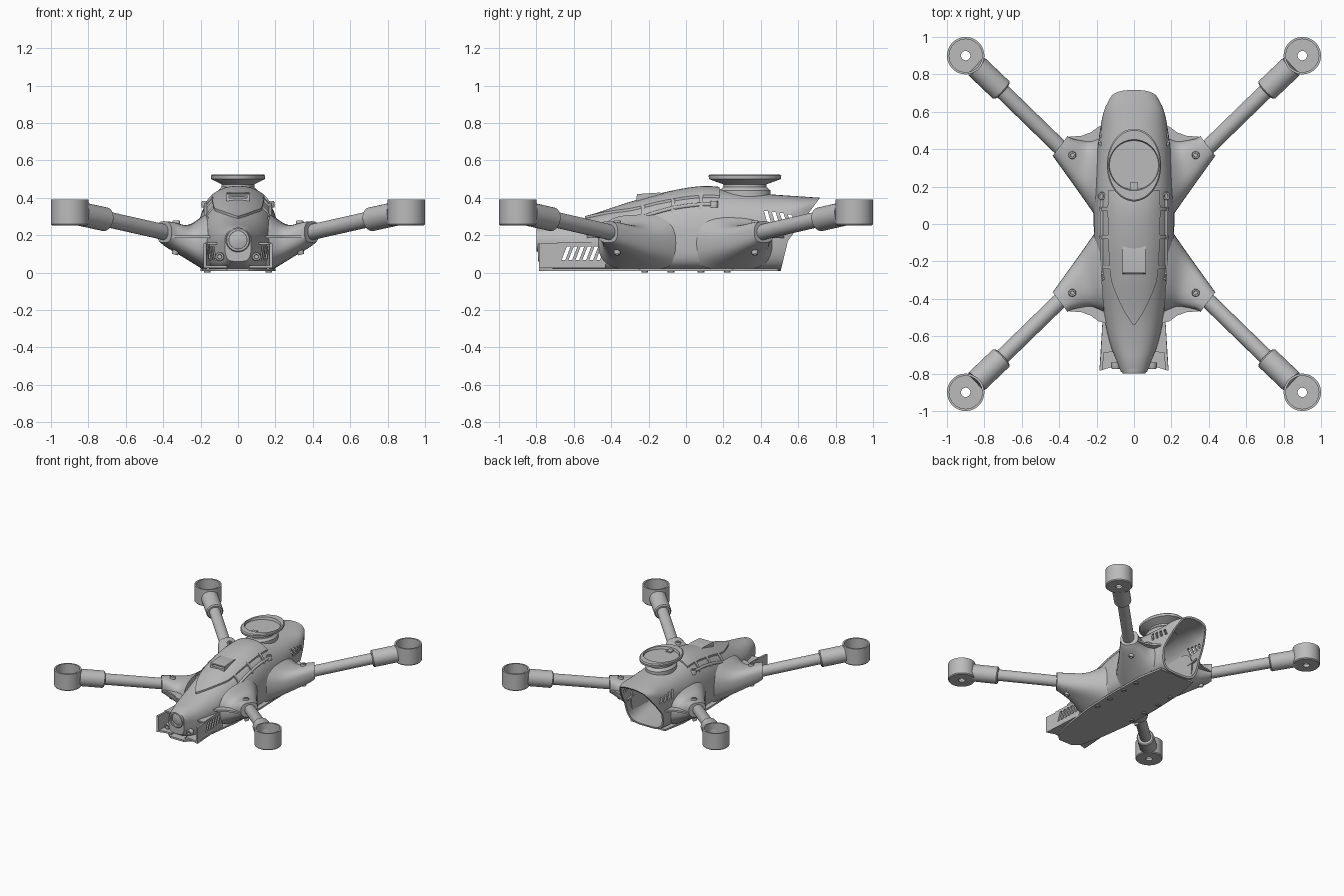
import bpy, bmesh, math
from mathutils import Vector

cube = bpy.data.objects.get("Cube")
if cube:
    bpy.data.objects.remove(cube, do_unlink=True)

grey = bpy.data.materials.new("plain grey")
grey.use_nodes = True
grey.diffuse_color = (0.5, 0.5, 0.5, 1)
grey.node_tree.nodes["Principled BSDF"].inputs["Base Color"].default_value = (0.5, 0.5, 0.5, 1)


def loft(name, rings, wrap=False):
    """Skin a list of equal rings; cap the ends unless wrapped."""
    bm = bmesh.new()
    vs = [[bm.verts.new(p) for p in r] for r in rings]
    n = len(vs[0])
    for a, b in zip(vs, vs[1:] + ([vs[0]] if wrap else [])):
        for i in range(n):
            bm.faces.new((a[i], a[(i + 1) % n], b[(i + 1) % n], b[i]))
    if not wrap:
        bm.faces.new(vs[0])
        bm.faces.new(vs[-1])
    bmesh.ops.recalc_face_normals(bm, faces=bm.faces)
    me = bpy.data.meshes.new(name)
    bm.to_mesh(me)
    bm.free()
    me.materials.append(grey)
    ob = bpy.data.objects.new(name, me)
    bpy.context.collection.objects.link(ob)
    return ob


def ring(centre, axis, r, n=32, ky=1):
    q = Vector(axis).to_track_quat('Z', 'Y')
    return [Vector(centre) + q @ Vector((r * math.cos(t), r * ky * math.sin(t), 0))
            for t in (math.tau * i / n for i in range(n))]


def lathe(name, centre, axis, profile, wrap=False, n=32):
    """Profile points are (radius, height along axis, optional stretch)."""
    c, a = Vector(centre), Vector(axis).normalized()
    return loft(name, [ring(c + a * p[1], a, p[0], n, *p[2:]) for p in profile], wrap)


def tube(name, a, b, r, n=32):
    d = Vector(b) - Vector(a)
    return loft(name, [ring(a, d, r, n), ring(b, d, r, n)])


def prism(name, pts, vec):
    return loft(name, [pts, [Vector(p) + Vector(vec) for p in pts]])


def cut(target, cutters):
    bpy.context.view_layer.objects.active = target
    for c in cutters:
        m = target.modifiers.new("cut", 'BOOLEAN')
        m.operation, m.solver, m.object = 'DIFFERENCE', 'EXACT', c
        bpy.ops.object.modifier_apply(modifier=m.name)


def interp(table, t):
    """Smooth interpolation of table rows keyed by their first column."""
    t = min(max(t, table[0][0]), table[-1][0])
    i = max(k for k in range(len(table) - 1) if table[k][0] <= t)
    a, b = table[i], table[i + 1]
    p, q = table[max(i - 1, 0)], table[min(i + 2, len(table) - 1)]
    h = b[0] - a[0]
    u = (t - a[0]) / h
    out = []
    for k in range(1, len(a)):
        m0 = (b[k] - p[k]) / (b[0] - p[0]) * h
        m1 = (q[k] - a[k]) / (q[0] - a[0]) * h
        out.append((2*u**3 - 3*u*u + 1) * a[k] + (u**3 - 2*u*u + u) * m0
                   + (3*u*u - 2*u**3) * b[k] + (u**3 - u*u) * m1)
    return out


def power(v, e):
    return math.copysign(abs(v) ** e, v)


# Fuselage stations: y, half width, top, widest height, bottom
BODY = [(-.79, .07, .235, .17, .06), (-.74, .09, .25, .16, .03), (-.65, .125, .265, .15, .015),
        (-.5, .16, .30, .15, .01), (-.3, .19, .365, .17, .01), (-.1, .212, .42, .18, .01),
        (.1, .215, .45, .19, .01), (.3, .205, .43, .22, .01), (.5, .182, .415, .27, .01),
        (.62, .155, .407, .33, .01), (.72, .10, .40, .36, .01)]


def section(y, wall=0, n=56):
    w, top, mid, low = interp(BODY, y)
    w, top, low = w - wall, top - wall, low + wall
    pts = []
    for i in range(n):
        t = math.tau * i / n
        c, s = math.cos(t), math.sin(t)
        e = 2 / 2.3 if s >= 0 else 0.5
        pts.append(Vector((w * power(c, e), y, mid + (top - mid if s >= 0 else mid - low) * power(s, e))))
    return pts


def surf(x, y):
    w, top, mid, low = interp(BODY, y)
    return mid + (top - mid) * max(0, 1 - abs(x / w) ** 2.3) ** (1 / 2.3)


def span(a, b, n):
    return [a + (b - a) * i / n for i in range(n + 1)]


# Hollow fuselage with open raked tail and side vents
body = loft("fuselage", [section(y) for y in span(-.79, .72, 50)])
cavity = loft("cavity_cutter", [section(y, .014) for y in span(-.70, .8, 50)])
rake = prism("tail_cutter", [(-.5, y, z) for y, z in
             ((.492, -.05), (.545, .17), (.72, .405), (1, .405), (1, -.05))], (1, 0, 0))
lens_hole = tube("lens_cutter", (0, -.9, .175), (0, -.765, .175), .047)


def slot(y, z0, z1, lean):
    return prism("slot_cutter", [(-.4, y, z0), (-.4, y + .02, z0), (-.4, y + .02 + lean, z1),
                                 (-.4, y + lean, z1)], (.8, 0, 0))


front_slots = [slot(-.665 + .037 * i, .068, .14, .028) for i in range(6)]
rear_slots = [slot(.435 + .042 * i, .265, .33 - .006 * i, -.018) for i in range(4)]
cut(body, [cavity, rake, lens_hole] + front_slots + rear_slots)

# Belly plate
edge = [(.06, -.785), (.11, -.74), (.155, -.55), (.19, -.3), (.2, 0), (.19, .3), (.155, .492)]
prism("belly_plate", [(x, y, .008) for x, y in edge] + [(-x, y, .008) for x, y in edge[::-1]], (0, 0, .014))

# Nose camera
lathe("camera_ring", (0, -.80, .175), (0, 1, 0), [(.048, 0), (.06, 0), (.066, .012), (.066, .06), (.048, .06)], True)
lathe("camera_lens", (0, -.785, .175), (0, 1, 0), [(.02, 0), (.047, .008), (.047, .03)])

# Raised canopy panel following the top of the fuselage
PANEL = [(-.54, .004), (-.48, .045), (-.4, .085), (-.3, .122), (-.15, .135), (0, .14), (.2, .14)]
rows = []
for y in span(-.54, .18, 30):
    hw = interp(PANEL, y)[0]
    xs = span(-hw, hw, 12)
    rows.append([(x, y, surf(x, y) + .013) for x in xs] + [(x, y, surf(x, y) - .008) for x in xs[::-1]])
loft("canopy_panel", rows)

# Air scoop on the canopy
scoop = prism("air_scoop", [(-.062, y, z) for y, z in
              ((-.27, .36), (-.262, .42), (-.14, .428), (-.1, .42), (-.1, .37))], (.124, 0, 0))
mouth = prism("scoop_cutter", [(-.048, -.3, .398), (.048, -.3, .398), (.048, -.3, .412), (-.048, -.3, .412)], (0, .1, 0))
cut(scoop, [mouth])

# Stretched antenna dish with a round recess
lathe("antenna_dish", (0, .315, 0), (0, 0, 1),
      [(.105, .40, 1.3), (.105, .44, 1.3), (.088, .458, 1.3), (.088, .472, 1.3), (.12, .488, 1.33),
       (.143, .5, 1.34), (.145, .518, 1.34), (.139, .525, 1.34), (.134, .525, 1.02), (.131, .505, 1), (.02, .505, 1)], n=64)
prism("dish_tab", [(-.02, .18, .5), (.02, .18, .5), (.02, .225, .5), (-.02, .225, .5)], (0, 0, .014))


def screw(name, centre, axis, r=.02, h=.02):
    lathe(name, centre, axis, [(r, 0), (r, h * .8), (r * .85, h), (r * .5, h), (r * .45, h * .5)], n=20)


# Arm fairing: s, inner edge xy, outer edge xy, bottom, top
FAIRING = [(0, .19, .02, .16, .47, .01, .31), (.5, .295, .17, .24, .445, .07, .255),
           (.85, .41, .33, .325, .455, .135, .272), (1, .435, .365, .355, .47, .16, .275)]


def fairing_ring(s, sx, sy, n=32):
    ax, ay, bx, by, z0, z1 = interp(FAIRING, s)
    pts = []
    for i in range(n):
        t = math.tau * i / n
        u, v = power(math.cos(t), .75), power(math.sin(t), .75)
        pts.append((sx * ((ax + bx) / 2 + u * (bx - ax) / 2),
                    sy * ((ay + by) / 2 + u * (by - ay) / 2), (z0 + z1) / 2 + v * (z1 - z0) / 2))
    return pts


for sx, side in ((1, "left"), (-1, "right")):
    # Four arms with fairings, sleeves and motor cups
    for sy, end in ((-1, "front"), (1, "rear")):
        tag = end + "_" + side + "_"
        loft(tag + "fairing", [fairing_ring(s, sx, sy) for s in span(0, 1, 16)])
        prism(tag + "flange", [(sx * x, sy * y, .185) for x, y in
              ((.15, .53), (.19, .52), (.23, .49), (.28, .472), (.35, .466), (.3, .4), (.16, .42))], (0, 0, .014))
        tube(tag + "arm", (sx * .365, sy * .38, .21), (sx * .73, sy * .735, .292), .042)
        lathe(tag + "sleeve", (sx * .705, sy * .712, .284), (sx * .138, sy * .131, .03),
              [(.056, 0), (.064, .008), (.064, .19)])
        lathe(tag + "motor_cup", (sx * .9, sy * .9, 0), (0, 0, 1),
              [(.025, .253), (.094, .253), (.1, .26), (.1, .39), (.088, .39), (.088, .272), (.025, .272)], True, 48)
        screw(tag + "top_screw", (sx * .33, sy * .368, .25), (0, 0, 1), .021, .028)
        screw(tag + "lower_screw", (sx * .33, sy * .368, .125), (sx * .3, 0, -1), .018, .03)
        for k in (.08, .22):
            screw(tag + "belly_screw", (sx * .165, sy * k, .012), (0, 0, -1), .018, .012)
    # Canopy rails, ribs and screws
    loft(side + "_canopy_rail", [ring((sx * .172, y, surf(.172, y)), (0, 1, 0), .011, 12) for y in span(-.27, .16, 14)])
    for y in (-.24, -.08, .07):
        xs = (.13, .155, .185)
        prism(side + "_canopy_rib", [(sx * x, y, surf(x, y) + .016) for x in xs]
              + [(sx * x, y, surf(x, y) - .015) for x in xs[::-1]], (0, .022, 0))
    for y in (-.28, .15):
        screw(side + "_canopy_screw", (sx * .172, y, surf(.172, y) - .015), (0, 0, 1), .022, .035)
    # Slotted nose cheeks with floor and screw
    cheek = prism(side + "_cheek", [(sx * x, y, .035) for x, y in
                  ((.185, -.785), (.178, -.70), (.163, -.43), (.148, -.43), (.162, -.70), (.168, -.78))], (0, 0, .12))
    cut(cheek, front_slots)
    prism(side + "_cheek_floor", [(sx * x, y, .025) for x, y in
          ((.06, -.765), (.12, -.765), (.185, -.785), (.163, -.43), (.1, -.45))], (0, 0, .014))
    prism(side + "_cheek_roof", [(sx * x, y, .15) for x, y in
          ((.08, -.68), (.176, -.69), (.163, -.43), (.1, -.45))], (0, 0, .012))
    screw(side + "_nose_screw", (sx * .098, -.74, .085), (0, -1, 0), .024, .035)

for ob in [body, cavity, rake, lens_hole, mouth] + front_slots + rear_slots:
    if ob.name.find("cutter") >= 0:
        bpy.data.objects.remove(ob, do_unlink=True)

# Smooth shading with sharp edges kept
bpy.ops.object.select_all(action='DESELECT')
for ob in bpy.context.scene.objects:
    if ob.type == 'MESH':
        ob.select_set(True)
        bpy.context.view_layer.objects.active = ob
bpy.ops.object.shade_smooth_by_angle(angle=math.radians(35))
